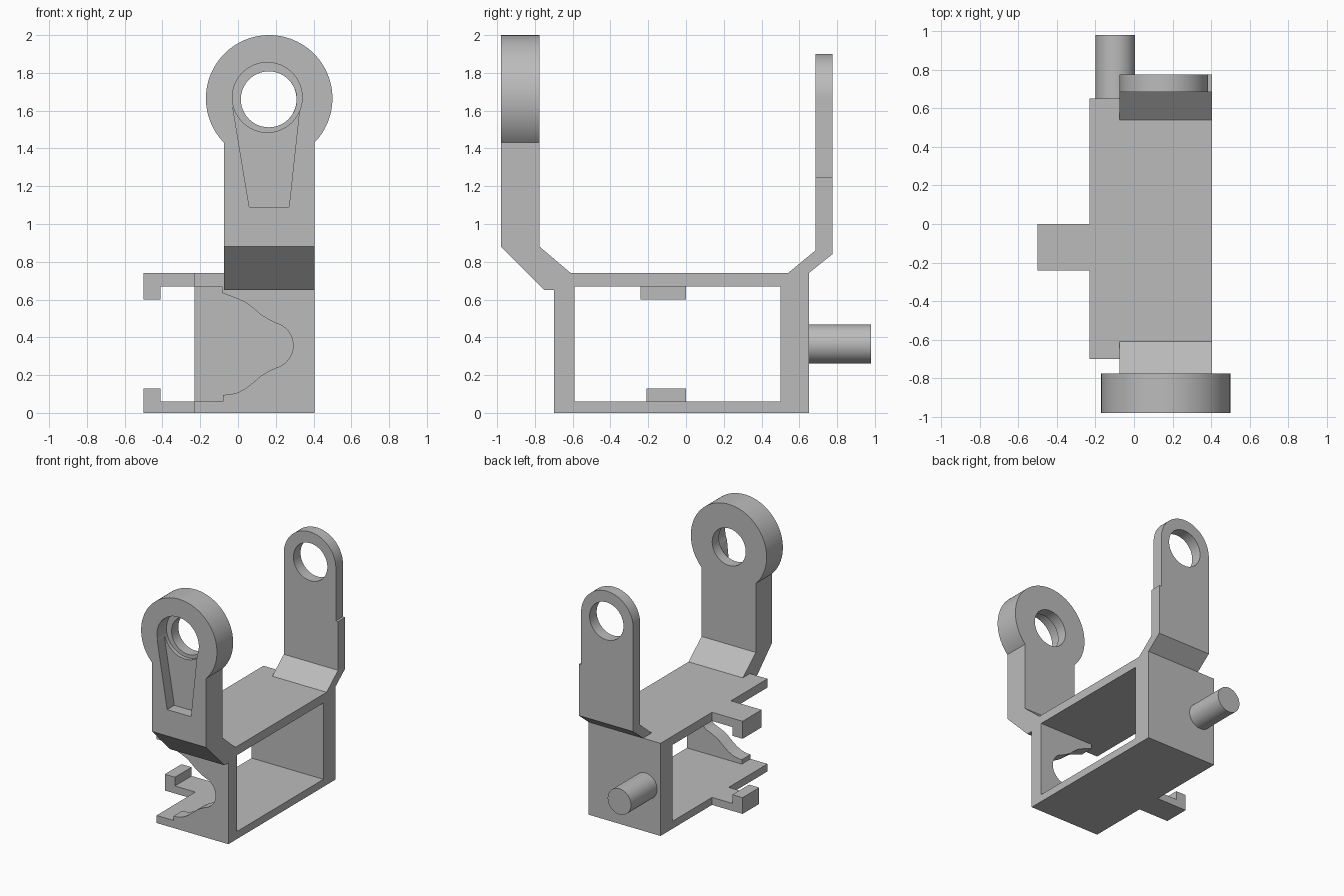
import bpy, bmesh
from math import sin, cos, radians

cube = bpy.data.objects.get("Cube")
if cube:
    bpy.data.objects.remove(cube, do_unlink=True)

grey = bpy.data.materials.new("plain_grey")
grey.use_nodes = True
grey.diffuse_color = (0.5, 0.5, 0.5, 1)
grey.node_tree.nodes["Principled BSDF"].inputs["Base Color"].default_value = (0.5, 0.5, 0.5, 1)


def prism(name, pts, axis, a, b):
    """Extrude a profile: (x, z) points along y, or (y, z) points along x."""
    place = (lambda p, d: (p[0], d, p[1])) if axis == "y" else (lambda p, d: (d, p[0], p[1]))
    bm = bmesh.new()
    near = [bm.verts.new(place(p, a)) for p in pts]
    far = [bm.verts.new(place(p, b)) for p in pts]
    bm.faces.new(near)
    bm.faces.new(far[::-1])
    for i in range(len(pts)):
        j = (i + 1) % len(pts)
        bm.faces.new((near[i], far[i], far[j], near[j]))
    bmesh.ops.recalc_face_normals(bm, faces=bm.faces[:])
    mesh = bpy.data.meshes.new(name)
    bm.to_mesh(mesh)
    bm.free()
    mesh.materials.append(grey)
    obj = bpy.data.objects.new(name, mesh)
    bpy.context.collection.objects.link(obj)
    return obj


def rect(u0, u1, v0, v1):
    return [(u0, v0), (u1, v0), (u1, v1), (u0, v1)]


def arc(cx, cz, r, start=0, end=360, n=64):
    steps = n if end - start == 360 else n + 1
    angles = [radians(start + (end - start) * i / n) for i in range(steps)]
    return [(cx + r * cos(t), cz + r * sin(t)) for t in angles]


def combine(target, tool, operation):
    mod = target.modifiers.new(operation.lower(), "BOOLEAN")
    mod.operation, mod.solver, mod.object = operation, "EXACT", tool
    bpy.context.view_layer.objects.active = target
    bpy.ops.object.modifier_apply(modifier=mod.name)
    bpy.data.objects.remove(tool, do_unlink=True)


def cut(target, pts, axis, a, b):
    combine(target, prism("cutter", pts, axis, a, b), "DIFFERENCE")


def smooth(obj):
    bpy.ops.object.select_all(action="DESELECT")
    obj.select_set(True)
    bpy.context.view_layer.objects.active = obj
    bpy.ops.object.shade_smooth_by_angle(angle=radians(25))


LEFT, RIGHT = 0.405, -0.075      # side limits of both arms

# Rectangular tube frame, open at both sides
frame = prism("frame", rect(-0.70, 0.65, 0, 0.74), "x", -0.23, LEFT)
cut(frame, rect(-0.59, 0.50, 0.06, 0.67), "x", -0.5, 0.6)

# Curved notch in the front wall
upper = [(-0.3, 0.67), (-0.085, 0.67), (-0.085, 0.635), (-0.01, 0.607), (0.04, 0.585),
         (0.08, 0.555), (0.12, 0.52), (0.16, 0.495)]
lower = [(0.16, 0.22), (0.12, 0.195), (0.08, 0.16), (0.04, 0.13), (0, 0.108),
         (-0.04, 0.098), (-0.08, 0.095), (-0.08, 0.06), (-0.3, 0.06)]
cut(frame, upper + arc(0.17, 0.357, 0.122, 75, -75, 24) + lower, "y", -0.8, -0.55)
smooth(frame)

# Hooked clips on the right side
prism("upper_clip", [(-0.23, 0.74), (-0.5, 0.74), (-0.5, 0.6), (-0.41, 0.6),
                     (-0.41, 0.67), (-0.23, 0.67)], "y", -0.24, 0)
prism("lower_clip", [(-0.23, 0), (-0.5, 0), (-0.5, 0.13), (-0.41, 0.13),
                     (-0.41, 0.06), (-0.23, 0.06)], "y", -0.21, 0)

# Front arm with a round head, through hole and horn-shaped recess
front_arm = prism("front_arm", [(-0.70, 0.65), (-0.75, 0.65), (-0.98, 0.88), (-0.98, 1.6),
                                (-0.775, 1.6), (-0.775, 0.88), (-0.61, 0.74), (-0.70, 0.74)],
                  "x", RIGHT, LEFT)
combine(front_arm, prism("head", arc(0.165, 1.665, 0.335, n=96), "y", -0.98, -0.775), "UNION")
cut(front_arm, [(-0.028, 1.62), (0.06, 1.09), (0.27, 1.09), (0.325, 1.60)], "y", -1.1, -0.89)
cut(front_arm, arc(0.155, 1.67, 0.185), "y", -1.1, -0.86)
cut(front_arm, arc(0.163, 1.66, 0.148), "y", -1.1, -0.7)
smooth(front_arm)

# Back arm: angled foot, then a slightly narrower rounded plate with a hole
back_arm = prism("back_arm", [(0.54, 0.74), (0.685, 0.86), (0.685, 1.25), (0.775, 1.25),
                              (0.775, 0.84), (0.65, 0.74)], "x", RIGHT, LEFT)
plate = [(RIGHT, 1.2), (0.385, 1.2)] + arc(0.155, 1.67, 0.23, 0, 180, 48)
combine(back_arm, prism("plate", plate, "y", 0.685, 0.775), "UNION")
cut(back_arm, arc(0.16, 1.66, 0.15), "y", 0.6, 0.9)
smooth(back_arm)

# Round peg on the back wall
smooth(prism("back_peg", arc(-0.097, 0.365, 0.103, n=48), "y", 0.65, 0.98))
